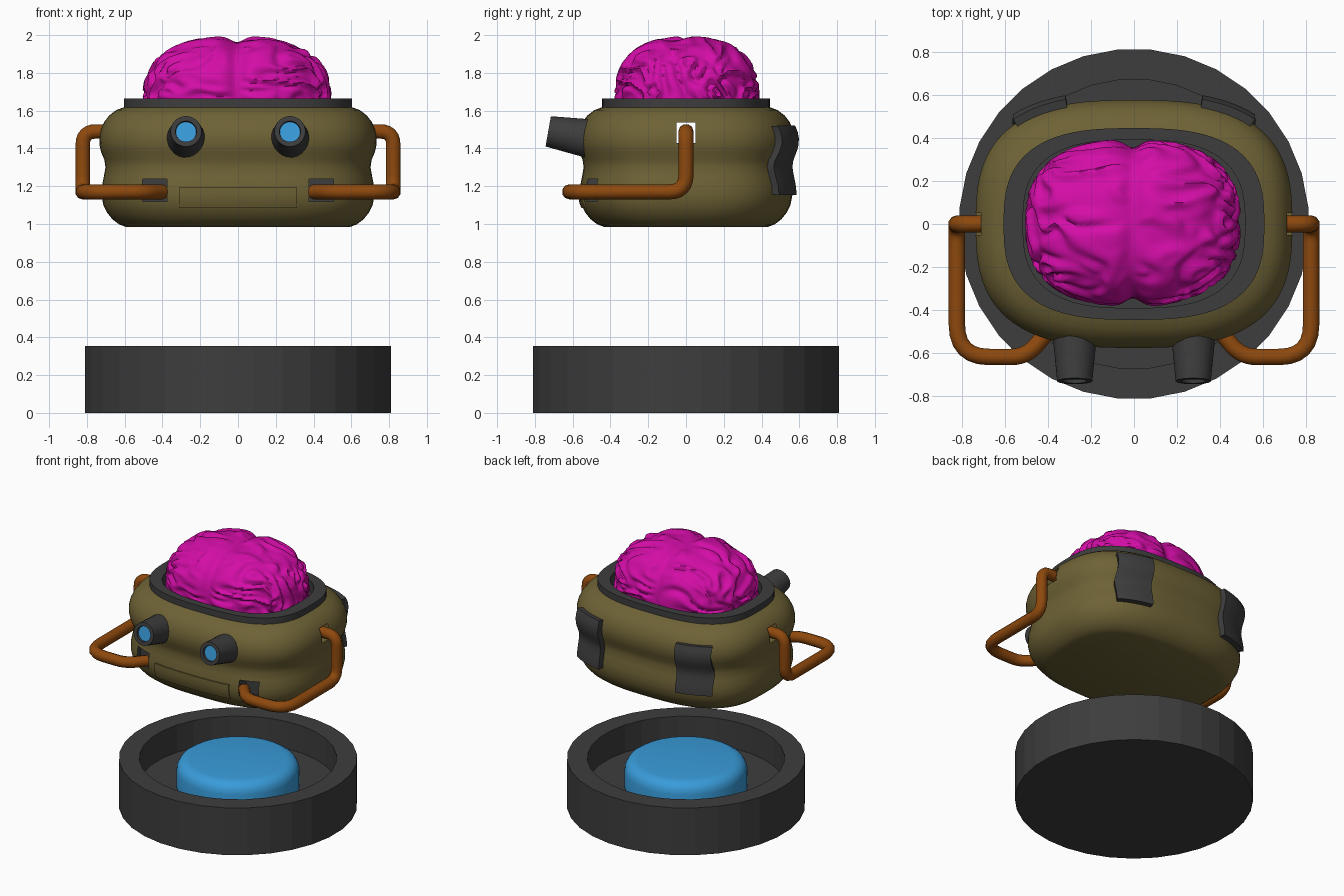
import bpy, bmesh, math
from mathutils import Vector, Matrix, noise

if "Cube" in bpy.data.objects:
    bpy.data.objects.remove(bpy.data.objects["Cube"])

N = 2.8  # squareness of the rounded body outline


def mat(name, rgb):
    m = bpy.data.materials.new(name)
    m.diffuse_color = (*rgb, 1)
    m.use_nodes = True
    m.node_tree.nodes["Principled BSDF"].inputs["Base Color"].default_value = m.diffuse_color
    return m


OLIVE = mat("olive", (0.155, 0.122, 0.036))
DARK = mat("charcoal", (0.047, 0.047, 0.047))
PINK = mat("magenta", (0.66, 0.004, 0.39))
BLUE = mat("blue", (0.04, 0.33, 0.70))
RUST = mat("rust_orange", (0.27, 0.066, 0.004))


def finish(bm, name, mats, angle=35):
    bmesh.ops.recalc_face_normals(bm, faces=bm.faces)
    me = bpy.data.meshes.new(name)
    bm.to_mesh(me)
    bm.free()
    for m in mats:
        me.materials.append(m)
    if angle:
        me.shade_smooth()
        me.set_sharp_from_angle(angle=math.radians(angle))
    ob = bpy.data.objects.new(name, me)
    bpy.context.collection.objects.link(ob)
    return ob


def loft(rings, n=2.0, seg=32, cap_start=True):
    """Stack of (half width, half depth, z) outlines, capped at the end."""
    bm = bmesh.new()
    loops = []
    for a, b, z in rings:
        loop = []
        for i in range(seg):
            t = 2 * math.pi * (i + 0.5) / seg
            c, s = math.cos(t), math.sin(t)
            loop.append(bm.verts.new((a * math.copysign(abs(c) ** (2 / n), c),
                                      b * math.copysign(abs(s) ** (2 / n), s), z)))
        loops.append(loop)
    for l0, l1 in zip(loops, loops[1:]):
        for i in range(seg):
            j = (i + 1) % seg
            bm.faces.new((l0[i], l0[j], l1[j], l1[i]))
    bm.faces.new(loops[-1])
    if cap_start:
        bm.faces.new(loops[0])
    return bm


def box(name, lo, hi, m):
    bm = bmesh.new()
    bmesh.ops.create_cube(bm, size=1)
    for v in bm.verts:
        v.co = [l + (c + 0.5) * (h - l) for l, h, c in zip(lo, hi, v.co)]
    return finish(bm, name, [m], 0)


# Round base with a recess, and the glowing button in it
R = 0.813
finish(loft([(r, r, z) for r, z in ((R, 0), (R, 0.355), (0.673, 0.355), (0.673, 0.15))]),
       "base", [DARK], 0)
button = [(0.42, 0.14), (0.42, 0.27), (0.412, 0.302), (0.395, 0.328), (0.365, 0.346), (0.33, 0.352)]
finish(loft([(r, r, z) for r, z in button]), "button", [BLUE], 30)

# Body: (inset from the widest outline, z), with a soft waist
PROFILE = [(0.14, 0.985), (0.105, 0.998), (0.07, 1.025), (0.042, 1.06), (0.022, 1.10),
           (0.012, 1.15), (0.014, 1.20), (0.024, 1.25), (0.033, 1.30), (0.027, 1.34),
           (0.010, 1.38), (0.001, 1.42), (0.0, 1.46), (0.008, 1.50), (0.026, 1.54),
           (0.053, 1.575), (0.09, 1.603), (0.13, 1.618)]
A, B = 0.735, 0.575
rings = [(A - d, B - d, z) for d, z in PROFILE] + [(0.56, 0.41, 1.56)]
body = finish(loft(rings, N, 80), "body", [OLIVE, DARK])

# Sockets in the body where the handles enter
cutters = [box("side_socket_cutter", (-0.9, -0.05, 1.43), (0.9, 0.05, 1.537), OLIVE)]
for s in (-1, 1):
    xs = sorted((s * 0.375, s * 0.505))
    cutters.append(box("front_socket_cutter", (xs[0], -0.7, 1.12), (xs[1], -0.44, 1.238), DARK))
for c in cutters:
    mod = body.modifiers.new("socket", 'BOOLEAN')
    mod.operation = 'DIFFERENCE'
    mod.solver = 'EXACT'
    mod.material_mode = 'TRANSFER'
    mod.object = c
    c.hide_render = True
bpy.context.view_layer.objects.active = body
for mod in list(body.modifiers):
    bpy.ops.object.modifier_apply(modifier=mod.name)
for c in cutters:
    bpy.data.objects.remove(c)
body.data.set_sharp_from_angle(angle=math.radians(35))

# Dark rim with the sunken tray inside
finish(loft([(0.605, 0.445, 1.605), (0.605, 0.445, 1.665), (0.515, 0.39, 1.665),
             (0.515, 0.39, 1.575)], N, 80, False), "rim", [DARK])


def inset_at(z):
    for (d0, z0), (d1, z1) in zip(PROFILE, PROFILE[1:]):
        if z0 <= z <= z1:
            return d0 + (d1 - d0) * (z - z0) / (z1 - z0)


def skin(x, z):
    """Point on the rear body surface."""
    d = inset_at(z)
    return Vector((x, (B - d) * (1 - (abs(x) / (A - d)) ** N) ** (1 / N), z))


def plate(name, x0, x1, z0, z1, thick, m, side, nx=8, nz=12):
    """Plate that hugs the body; side is 1 for the rear, -1 for the front."""
    bm = bmesh.new()
    layers = []
    for off in (-0.02, thick):
        grid = []
        for i in range(nx + 1):
            row = []
            for k in range(nz + 1):
                x, z = x0 + (x1 - x0) * i / nx, z0 + (z1 - z0) * k / nz
                e = 0.01
                n = (skin(x, z + e) - skin(x, z - e)).cross(skin(x + e, z) - skin(x - e, z)).normalized()
                n.z *= 0.3
                p = skin(x, z) + n * off
                row.append(bm.verts.new((p.x, p.y * side, p.z)))
            grid.append(row)
        for i in range(nx):
            for k in range(nz):
                bm.faces.new((grid[i][k], grid[i + 1][k], grid[i + 1][k + 1], grid[i][k + 1]))
        layers.append(grid)
    edge = [(i, 0) for i in range(nx)] + [(nx, k) for k in range(nz)]
    edge += [(i, nz) for i in range(nx, 0, -1)] + [(0, k) for k in range(nz, 0, -1)]
    for (i, k), (p, q) in zip(edge, edge[1:] + edge[:1]):
        bm.faces.new((layers[0][i][k], layers[0][p][q], layers[1][p][q], layers[1][i][k]))
    finish(bm, name, [m])


plate("mouth_panel", -0.307, 0.307, 1.085, 1.195, 0.009, OLIVE, -1, 12, 4)
for s in (-1, 1):
    plate("back_pad", s * 0.31, s * 0.54, 1.155, 1.515, 0.042, DARK, 1)


def tube(name, pts, radii, r):
    """Round pipe along straight runs joined by filleted corners."""
    path = [Vector(pts[0])]
    for p, c, q, f in zip(pts, pts[1:], pts[2:], radii):
        c = Vector(c)
        p = c + (Vector(p) - c).normalized() * f
        q = c + (Vector(q) - c).normalized() * f
        for i in range(7):
            t = i / 6
            path.append((p * (1 - t) + c * t) * (1 - t) + (c * (1 - t) + q * t) * t)
    path.append(Vector(pts[-1]))
    cu = bpy.data.curves.new(name, 'CURVE')
    cu.dimensions = '3D'
    cu.bevel_depth = r
    cu.bevel_resolution = 3
    cu.use_fill_caps = True
    sp = cu.splines.new('POLY')
    sp.points.add(len(path) - 1)
    for sp_pt, co in zip(sp.points, path):
        sp_pt.co = (*co, 1)
    cu.materials.append(RUST)
    bpy.context.collection.objects.link(bpy.data.objects.new(name, cu))


for s in (-1, 1):
    # Pipe handle from the side socket down and round to the front socket
    tube("handle", [(s * 0.64, 0, 1.49), (s * 0.822, 0, 1.49), (s * 0.822, 0, 1.17),
                    (s * 0.822, -0.617, 1.17), (s * 0.50, -0.617, 1.17), (s * 0.40, -0.50, 1.17)],
         (0.07, 0.09, 0.15, 0.07), 0.04)
    # Eye: tapered barrel with a shallow blue lens in its mouth
    place = (Matrix.Translation((s * 0.275, -0.50, 1.45))
             @ Matrix.Rotation(math.radians(80), 4, 'X'))
    barrel = [(0.105, 0), (0.082, 0.233), (0.056, 0.233), (0.054, 0.215)]
    bm = loft([(r, r, z) for r, z in barrel], 2, 24)
    bm.faces.ensure_lookup_table()
    lens = bm.faces[24 * 3]
    lens.material_index = 1
    bm.transform(place)
    finish(bm, "eye", [DARK, BLUE])

# Brain: boxy dome with a centre groove and winding folds
bm = bmesh.new()
bmesh.ops.create_icosphere(bm, subdivisions=6, radius=1)
for v in bm.verts:
    u = v.co.normalized()
    k = (abs(u.x) ** 2.5 + abs(u.y) ** 2.5 + abs(u.z) ** 2.5) ** (-1 / 2.5)
    p = Vector((u.x * 0.487, u.y * 0.378, u.z * 0.325)) * k
    q = Vector((p.x * 4.2, p.y * 8.5, p.z * 8.5)) + Vector((9 if p.x > 0 else 3, 0, 0))
    q += noise.noise_vector(q * 0.6) * 0.9
    fold = math.sin(noise.noise(q) * 9)
    groove = math.exp(-(p.x / 0.05) ** 2)
    p *= 1 + 0.030 * fold * (1 - groove) - 0.075 * groove
    p.z += 1.662
    p.z = max(p.z, 1.56)
    v.co = p + Vector((-0.005, 0.005, 0))
finish(bm, "brain", [PINK], 60)
